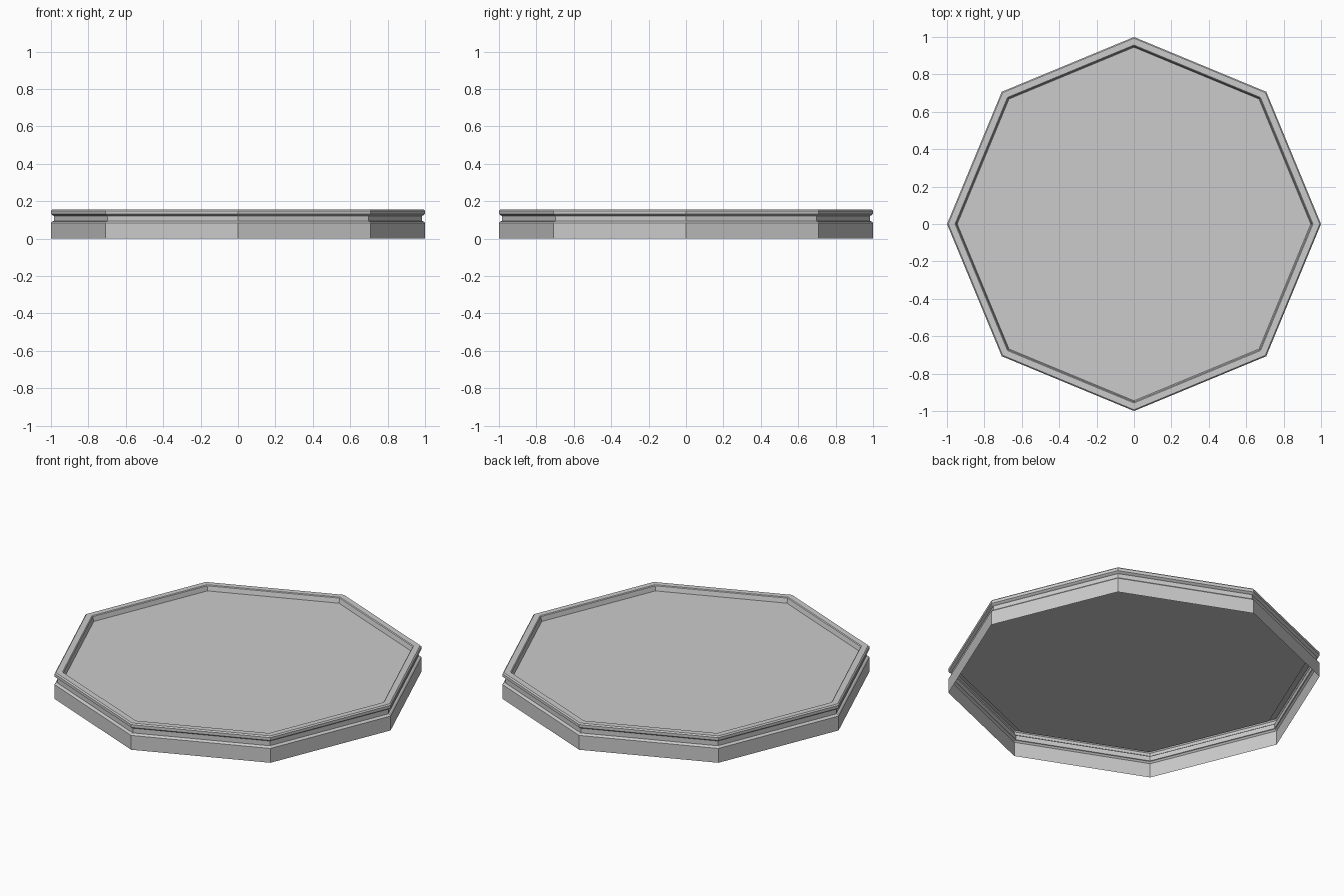
import bpy, bmesh, math

if "Cube" in bpy.data.objects:
    bpy.data.objects.remove(bpy.data.objects["Cube"])

SIDES = 8

# Wall section (radius to corner, height): skirt, groove, lip, recess edge
PROFILE = [(1.0, 0.0), (1.0, 0.085), (0.993, 0.092), (0.985, 0.094),
           (0.985, 0.122), (0.992, 0.126), (1.0, 0.132), (1.0, 0.149),
           (0.993, 0.156), (0.957, 0.156), (0.952, 0.152), (0.945, 0.125)]

bm = bmesh.new()


def ring(radius, z):
    return [bm.verts.new((radius * math.cos(2 * math.pi * i / SIDES),
                          radius * math.sin(2 * math.pi * i / SIDES), z))
            for i in range(SIDES)]


# Thin shell, open underneath
rings = [ring(r, z) for r, z in PROFILE]
for low, high in zip(rings, rings[1:]):
    for i in range(SIDES):
        j = (i + 1) % SIDES
        bm.faces.new((low[i], low[j], high[j], high[i]))

# Recessed flat top panel
bm.faces.new(rings[-1])

mesh = bpy.data.meshes.new("octagonal_platform")
bm.to_mesh(mesh)
bm.free()
bpy.context.collection.objects.link(bpy.data.objects.new("octagonal_platform", mesh))
